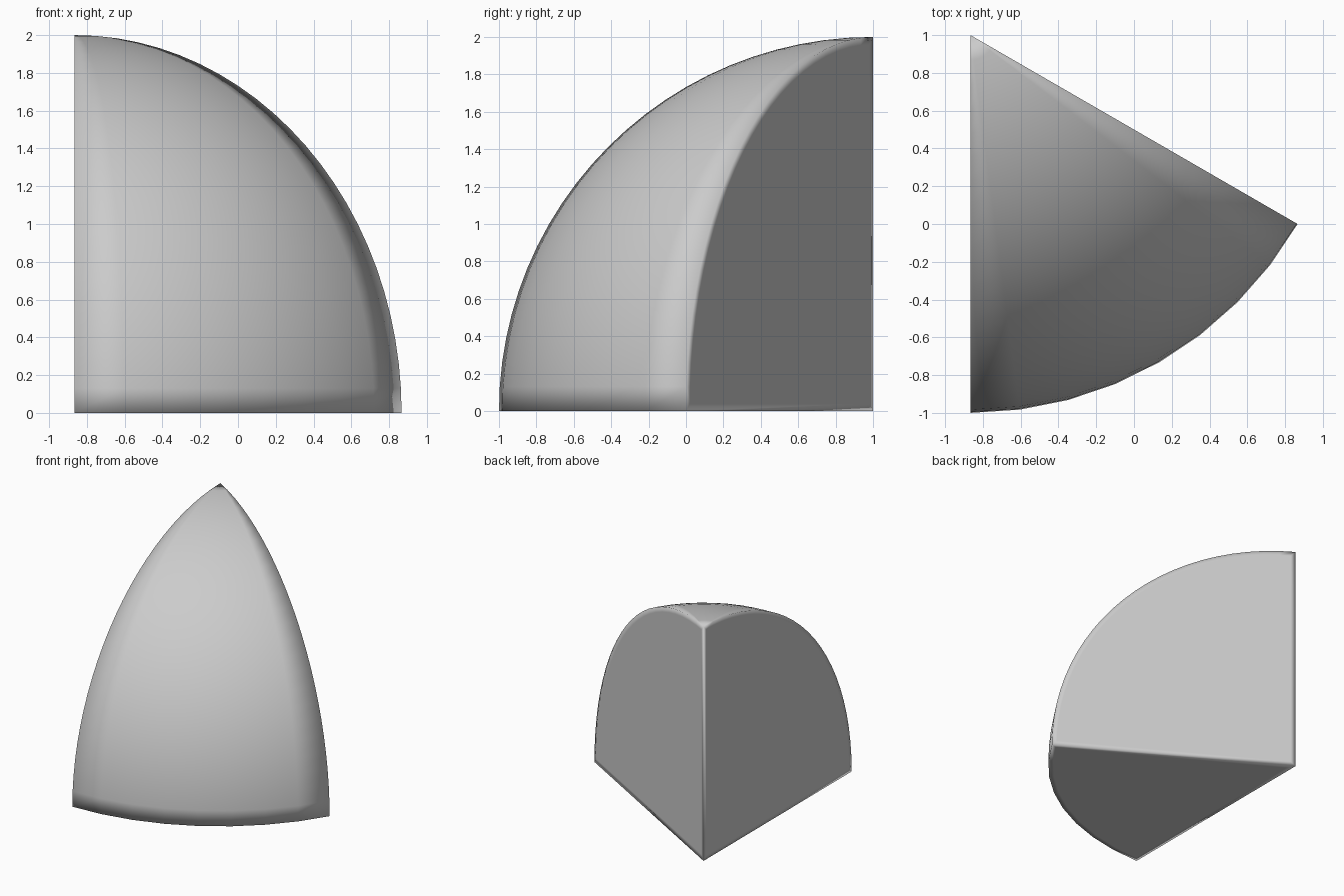
import bpy, bmesh
from math import sin, cos, radians

if "Cube" in bpy.data.objects:
    bpy.data.objects.remove(bpy.data.objects["Cube"])

RADIUS, COLS, ROWS = 2.0, 8, 24          # 60 degree slice of a dome
CX, CY = -0.866, 1.0                     # inner corner of the slice

bm = bmesh.new()


def point(col, row):
    a = radians(-90 + 60 * col / COLS)
    e = radians(90 * row / ROWS)
    return bm.verts.new((CX + RADIUS * cos(e) * cos(a),
                         CY + RADIUS * cos(e) * sin(a),
                         RADIUS * sin(e)))


grid = [[point(c, r) for r in range(ROWS)] for c in range(COLS + 1)]
apex = bm.verts.new((CX, CY, RADIUS))
corner = bm.verts.new((CX, CY, 0))

# Curved outer surface
for left, right in zip(grid, grid[1:]):
    for r in range(ROWS - 1):
        bm.faces.new((left[r], right[r], right[r + 1], left[r + 1]))
    bm.faces.new((left[-1], right[-1], apex))

# Two flat sides and the flat base, each with a soft rim
flats = [bm.faces.new([corner] + grid[0] + [apex]),
         bm.faces.new([corner, apex] + grid[-1][::-1]),
         bm.faces.new([corner] + [col[0] for col in grid][::-1])]
bmesh.ops.recalc_face_normals(bm, faces=bm.faces[:])
bmesh.ops.inset_individual(bm, faces=flats, thickness=0.04, use_even_offset=True)
for f in bm.faces:
    f.smooth = True

mesh = bpy.data.meshes.new("dome_wedge")
bm.to_mesh(mesh)
bm.free()
wedge = bpy.data.objects.new("dome_wedge", mesh)
bpy.context.collection.objects.link(wedge)
